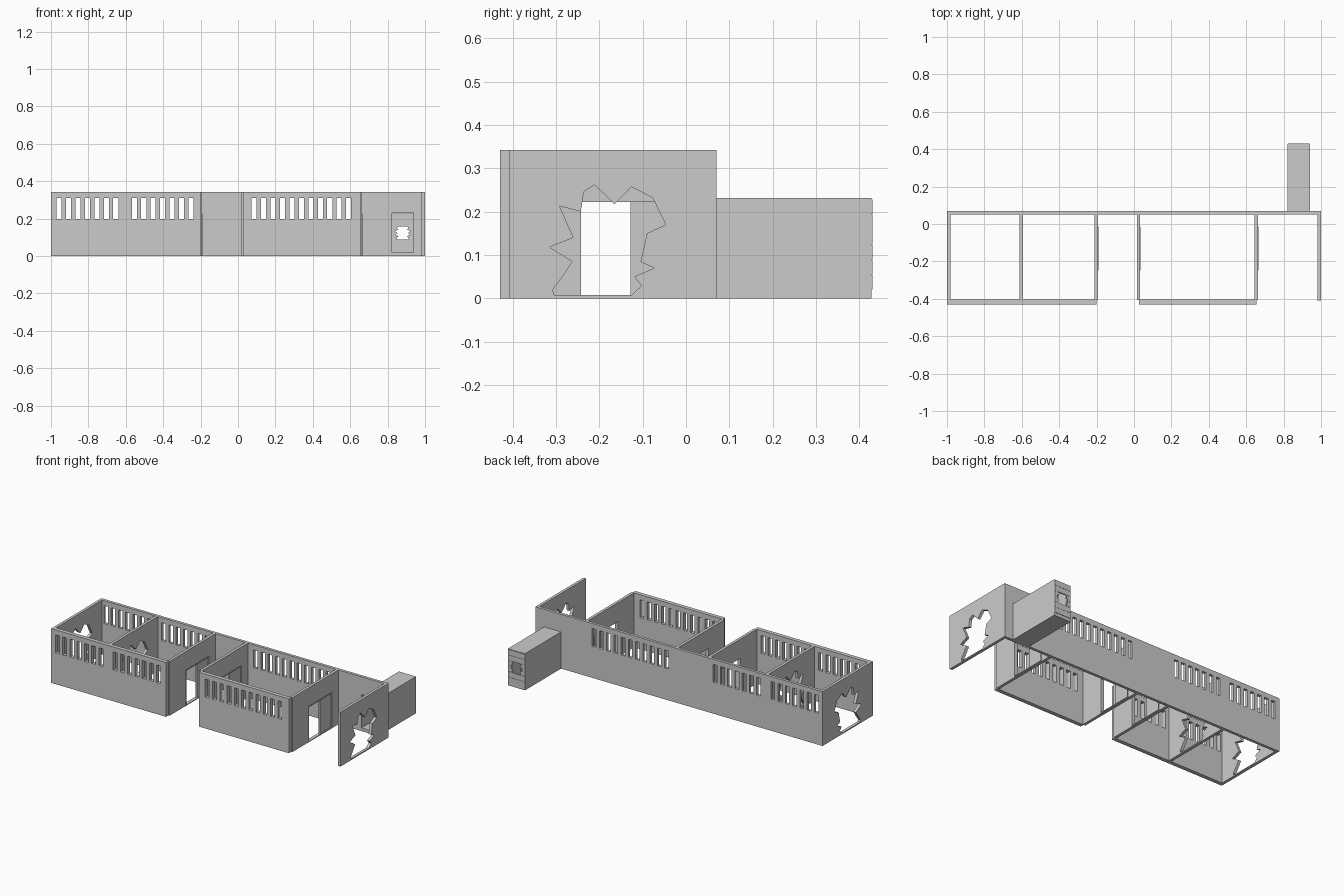
import bpy, bmesh
from math import pi

if "Cube" in bpy.data.objects:
    bpy.data.objects.remove(bpy.data.objects["Cube"])

H = 0.342  # wall height


def rect(u0, u1, v0, v1):
    return [(u0, v0), (u1, v0), (u1, v1), (u0, v1)]


def plate(name, outlines, rot, lo, hi):
    """Extrude a filled outline (further outlines are holes) between lo and hi."""
    cu = bpy.data.curves.new(name + "_profile", 'CURVE')
    cu.dimensions, cu.fill_mode, cu.extrude = '2D', 'BOTH', (hi - lo) / 2
    for pts in outlines:
        sp = cu.splines.new('POLY')
        sp.points.add(len(pts) - 1)
        for p, (u, v) in zip(sp.points, pts):
            p.co = (u, v, 0, 1)
        sp.use_cyclic_u = True
    tmp = bpy.data.objects.new(name + "_tmp", cu)
    bpy.context.collection.objects.link(tmp)
    bpy.context.view_layer.update()
    deps = bpy.context.evaluated_depsgraph_get()
    me = bpy.data.meshes.new_from_object(tmp.evaluated_get(deps))
    bpy.data.objects.remove(tmp)
    bm = bmesh.new()
    bm.from_mesh(me)
    bmesh.ops.remove_doubles(bm, verts=bm.verts, dist=1e-5)
    bmesh.ops.recalc_face_normals(bm, faces=bm.faces)
    for f in bm.faces:
        f.smooth = False
    bm.to_mesh(me)
    bm.free()
    me.name = name
    ob = bpy.data.objects.new(name, me)
    bpy.context.collection.objects.link(ob)
    ob.rotation_euler = rot
    mid = (lo + hi) / 2
    ob.location = (mid, 0, 0) if rot[2] else (0, mid, 0)
    return ob


def wall_x(name, outlines, y0, y1):      # runs along x
    return plate(name, outlines, (pi / 2, 0, 0), y0, y1)


def wall_y(name, outlines, x0, x1):      # runs along y
    return plate(name, outlines, (pi / 2, 0, pi / 2), x0, x1)


def box(name, x0, x1, y0, y1, z0, z1):
    return wall_x(name, [rect(x0, x1, z0, z1)], y0, y1)


def windows(start, count):
    return [rect(start + i * 0.0505, start + i * 0.0505 + 0.027, 0.198, 0.31)
            for i in range(count)]


left_windows = windows(-0.97, 7) + windows(-0.568, 7)
right_windows = windows(0.073, 11)

# Long back wall, with the passage opening, and the two front walls
wall_x("back_wall", [rect(-1, 1, 0, H)] + left_windows + right_windows
       + [rect(0.824, 0.937, 0.02, 0.229)], 0.052, 0.07)
wall_x("left_front_wall", [rect(-1, -0.2, 0, H)] + left_windows, -0.43, -0.405)
wall_x("right_front_wall", [rect(0.028, 0.655, 0, H)] + right_windows, -0.43, -0.405)

# Cross walls with ragged breaches
breach = [(-.304, .007), (-.308, .02), (-.285, .05), (-.262, .085), (-.315, .118),
          (-.26, .14), (-.292, .213), (-.243, .2), (-.236, .246), (-.211, .262),
          (-.165, .217), (-.126, .257), (-.077, .232), (-.047, .17), (-.09, .15),
          (-.105, .084), (-.073, .07), (-.119, .05), (-.103, .029), (-.126, .007)]
for name, x0, x1 in (("left_end_wall", -1, -0.982), ("partition_wall", -0.612, -0.594),
                     ("right_end_wall", 0.982, 1)):
    wall_y(name, [rect(-0.408, 0.052, 0, H), breach], x0, x1)

# Cross walls with half-open sliding doors
for name, x0, x1 in (("left_inner", -0.21, -0.192), ("right_inner", 0.015, 0.033),
                     ("right_outer", 0.645, 0.663)):
    doorway = rect(-0.243, -0.018, 0.007, 0.222)
    wall_y(name + "_wall", [rect(-0.405, 0.052, 0, H), doorway], x0, x1)
    wall_y(name + "_door_frame", [rect(-0.248, -0.013, 0.002, 0.227), doorway],
           x1 - 0.004, x1 + 0.003)
    box(name + "_door", x1 - 0.013, x1 - 0.004, -0.128, -0.018, 0.007, 0.222)

# Rear passage shell
wall_x("passage_shell", [rect(0.821, 0.94, 0, 0.231), rect(0.824, 0.937, 0.02, 0.229)],
       0.07, 0.428)

# Boards closing the passage, the middle two snapped
pitch = 0.209 / 6
for i in range(6):
    z0, z1 = 0.02 + i * pitch, 0.02 + (i + 1) * pitch - 0.001
    if i in (2, 3):
        m = (z0 + z1) / 2
        d = 0.006 if i == 2 else -0.004
        left = [(0.824, z0), (0.85, z0), (0.843 + d, m - 0.008), (0.858, m),
                (0.846 - d, m + 0.008), (0.855, z1), (0.824, z1)]
        wall_x("broken_board_left", [left], 0.424, 0.431)
        wall_x("broken_board_right", [[(1.761 - u, v) for u, v in left]], 0.424, 0.431)
    else:
        box("passage_board", 0.824, 0.937, 0.424, 0.431, z0, z1)
